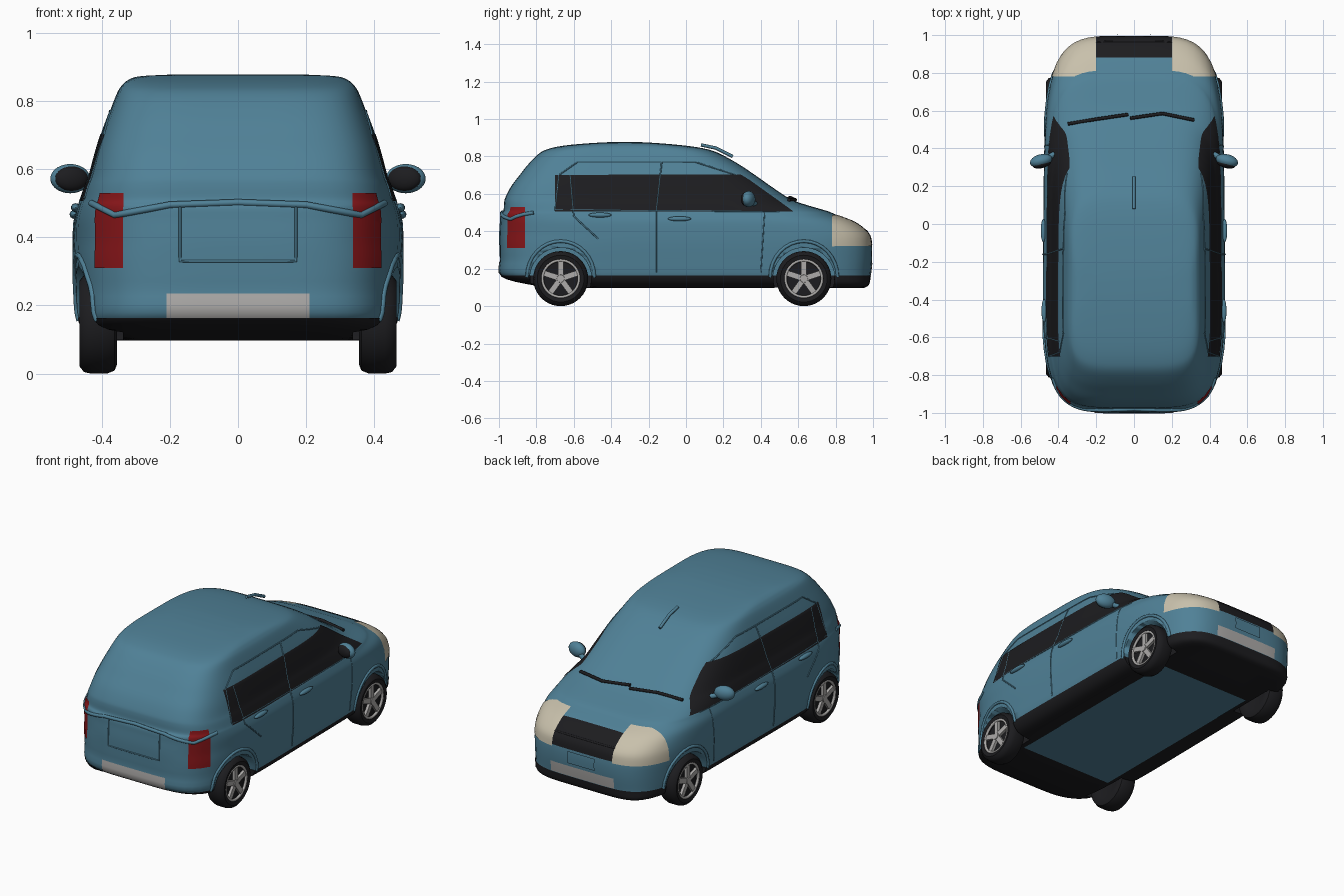
import bpy, bmesh, math
from mathutils import Vector, Matrix
from mathutils.bvhtree import BVHTree

if "Cube" in bpy.data.objects:
    bpy.data.objects.remove(bpy.data.objects["Cube"])


def material(name, rgb):
    m = bpy.data.materials.new(name)
    m.diffuse_color = (*rgb, 1)
    m.use_nodes = True
    m.node_tree.nodes["Principled BSDF"].inputs["Base Color"].default_value = m.diffuse_color
    return m


BLUE = material("blue_paint", (.08, .22, .31))
DARK = material("dark_trim", (.012, .012, .014))
RED = material("red_lens", (.25, .008, .01))
CREAM = material("clear_lens", (.58, .53, .41))
SILVER = material("silver", (.42, .41, .40))


def make(name, bm, mat, angle=40):
    me = bpy.data.meshes.new(name)
    bm.to_mesh(me)
    bm.free()
    ob = bpy.data.objects.new(name, me)
    bpy.context.collection.objects.link(ob)
    me.materials.append(mat)
    bpy.ops.object.select_all(action='DESELECT')
    ob.select_set(True)
    bpy.context.view_layer.objects.active = ob
    bpy.ops.object.shade_smooth_by_angle(angle=math.radians(angle))
    return ob


def ellipsoid(name, co, size, mat, rot=0):
    bm = bmesh.new()
    bmesh.ops.create_uvsphere(bm, u_segments=24, v_segments=14, radius=1)
    bm.transform(Matrix.Translation(co) @ Matrix.Rotation(rot, 4, 'Z') @ Matrix.Diagonal((*size, 1)))
    return make(name, bm, mat)


def tube(name, pts, r, mat):
    cu = bpy.data.curves.new(name, 'CURVE')
    cu.dimensions = '3D'
    cu.bevel_depth, cu.bevel_resolution, cu.use_fill_caps = r, 2, True
    sp = cu.splines.new('POLY')
    sp.points.add(len(pts) - 1)
    for p, q in zip(sp.points, pts):
        p.co = (*q, 1)
    ob = bpy.data.objects.new(name, cu)
    bpy.context.collection.objects.link(ob)
    cu.materials.append(mat)


# Body shell: horizontal rounded outlines (z, rear y, nose y, half width, squareness)
LAYERS = [(.10, -.66, .95, .37, 6), (.115, -.82, .975, .43, 6), (.16, -.985, .985, .465, 5),
          (.25, -.995, .995, .475, 4.7), (.33, -.997, .993, .48, 4.6), (.39, -.997, .975, .48, 4.5),
          (.45, -.993, .90, .477, 4.6), (.49, -.99, .80, .466, 4.8), (.51, -.976, .75, .458, 5),
          (.55, -.973, .615, .444, 5), (.58, -.966, .545, .432, 5), (.64, -.935, .455, .416, 5),
          (.70, -.89, .37, .398, 5), (.76, -.842, .28, .376, 5), (.82, -.78, .17, .353, 5),
          (.845, -.72, .085, .338, 5), (.861, -.63, -.03, .32, 4.5), (.872, -.50, -.16, .287, 4),
          (.877, -.40, -.25, .20, 3)]
N, STEPS = 104, 4


def layer(t):
    i = min(int(t), len(LAYERS) - 2)
    f = t - i
    p = [LAYERS[min(max(i + k, 0), len(LAYERS) - 1)] for k in (-1, 0, 1, 2)]
    return [b + .5 * f * (c - a + f * (2 * a - 5 * b + 4 * c - d + f * (3 * (b - c) + d - a)))
            for a, b, c, d in zip(*p)]


bm = bmesh.new()
rings = []
for k in range((len(LAYERS) - 1) * STEPS + 1):
    z, yr, yf, w, n = layer(k / STEPS)
    ring = []
    for j in range(N):
        c, s = math.cos(2 * math.pi * j / N), math.sin(2 * math.pi * j / N)
        r = (abs(c) ** n + abs(s) ** n) ** (-1 / n)
        y = (yr + yf) / 2 + (yf - yr) / 2 * s * r
        ring.append(bm.verts.new((w * c * r * (1 - .02 * y), y, z)))
    rings.append(ring)
for a, b in zip(rings, rings[1:]):
    for j in range(N):
        bm.faces.new((a[j], a[(j + 1) % N], b[(j + 1) % N], b[j]))
bm.faces.new(rings[0][::-1])
bm.faces.new(rings[-1])
bm.normal_update()
tree = BVHTree.FromBMesh(bm)
body = make("body_shell", bm, BLUE)

# Wheel arches cut out of the shell
WHEELS = (-.67, .63)
R = .147
bm = bmesh.new()
for y in WHEELS:
    for s in (1, -1):
        bmesh.ops.create_cone(bm, cap_ends=True, segments=48, radius1=.165, radius2=.165, depth=.4,
                              matrix=Matrix.Translation((s * .535, y, R)) @ Matrix.Rotation(math.pi / 2, 4, 'Y'))
cutter = make("arch_cutter", bm, BLUE)
cutter.hide_render = True
mod = body.modifiers.new("arches", 'BOOLEAN')
mod.operation, mod.solver, mod.object = 'DIFFERENCE', 'EXACT', cutter
bpy.context.view_layer.objects.active = body
bpy.ops.object.modifier_apply(modifier="arches")
bpy.data.objects.remove(cutter)


def panel(name, mat, lo, hi, extra=(), offset=.003):
    """Thin skin over the part of the shell that lies inside a box."""
    bm = bmesh.new()
    bm.from_mesh(body.data)
    planes = list(extra)
    for i in range(3):
        axis = Vector([float(i == k) for k in range(3)])
        planes += [(axis * hi[i], axis), (axis * lo[i], -axis)]
    for co, no in planes:
        bmesh.ops.bisect_plane(bm, geom=bm.verts[:] + bm.edges[:] + bm.faces[:],
                               plane_co=co, plane_no=no, clear_outer=True)
    bm.normal_update()
    for v, d in [(v, v.normal.copy()) for v in bm.verts]:
        v.co += d * offset
    make(name, bm, mat)


def side_panel(name, mat, lo, hi, extra=()):
    panel(name + "_right", mat, lo, hi, extra)
    panel(name + "_left", mat, (-hi[0], *lo[1:]), (-lo[0], *hi[1:]), extra)


# Coloured skins: glass, lamps, sills, grille, bumpers, floor
side_panel("side_window", DARK, (.34, -.70, .505), (.6, .6, .70), [((0, .58, .5), (0, .58, .81))])
side_panel("tail_lamp", RED, (.335, -1.1, .31), (.425, -.86, .53))
side_panel("headlamp", CREAM, (.20, .78, .32), (.6, 1.1, .485))
panel("grille", DARK, (-.20, .88, .33), (.20, 1.1, .47))
panel("lower_sill", DARK, (-.6, -1.1, 0), (.6, 1.1, .165))
panel("rear_bumper_strip", SILVER, (-.21, -1.1, .165), (.21, -.9, .235))
panel("front_bumper_strip", SILVER, (-.21, .9, .167), (.21, 1.1, .23))
panel("floor_panel", BLUE, (-.31, -.6, 0), (.31, .62, .101), offset=.006)


def drape(pts, end=0):
    """Project (y, z) onto the right side, or (x, z) onto the tail (-1) or nose (1)."""
    out = []
    for (a, z), (b, z2) in zip(pts, pts[1:]):
        for i in range(12):
            u, h = a + (b - a) * i / 11, z + (z2 - z) * i / 11
            o, d = ((u, end * 2, h), (0, -end, 0)) if end else ((2, u, h), (-1, 0, 0))
            hit = tree.ray_cast(Vector(o), Vector(d))[0]
            if hit and (not out or (hit - out[-1]).length > .002):
                out.append(hit)
    return out


def both_sides(name, pts, r, mat):
    for s, tag in ((1, "right"), (-1, "left")):
        tube(f"{name}_{tag}", [(s * p[0], p[1], p[2]) for p in pts], r, mat)


# Arch lips, door seams and window frame
for y, tag in zip(WHEELS, ("rear", "front")):
    arc = [(y + .18 * math.cos(math.pi * i / 16), R + .01 + .19 * math.sin(math.pi * i / 16)) for i in range(17)]
    both_sides(tag + "_arch_lip", drape(arc), .009, BLUE)
both_sides("front_door_seam", drape([(.40, .18), (.42, .50)]), .003, BLUE)
both_sides("middle_door_seam", drape([(-.16, .18), (-.16, .5), (-.13, .77)]), .004, BLUE)
both_sides("rear_door_seam", drape([(-.47, .36), (-.60, .48), (-.62, .7)]), .004, BLUE)
both_sides("window_frame", drape([(.5, .505), (-.70, .515), (-.68, .70), (-.58, .77), (.05, .77), (.27, .70)]), .004, BLUE)

# Hatch ledge, tailgate recess outline, front plate
tube("hatch_ledge", drape([(-.43, .50), (-.36, .465), (-.2, .495), (0, .502), (.2, .495), (.36, .465), (.43, .50)], -1), .010, BLUE)
tube("tailgate_recess", drape([(-.17, .49), (-.17, .33), (.17, .33), (.17, .49)], -1), .004, BLUE)
tube("grille_bar", drape([(-.2, .40), (.2, .40)], 1), .006, DARK)
panel("front_plate", BLUE, (-.09, .9, .25), (.09, 1.1, .32), offset=.008)

# Roof aerial and wipers
tube("roof_aerial", [(0, .08, .862), (0, .16, .845), (0, .25, .80)], .009, BLUE)
for name, pts in (("wiper_left", [(-.35, .53), (-.2, .555), (-.03, .58)]),
                  ("wiper_right", [(-.02, .56), (.15, .585), (.32, .55)])):
    path = []
    for x, y in pts:
        path.append(tree.ray_cast(Vector((x, y, 2)), Vector((0, 0, -1)))[0] + Vector((0, 0, .008)))
    tube(name, path, .009, DARK)

for s, tag in ((1, "right"), (-1, "left")):
    # Mirrors and door handles
    ellipsoid("mirror_housing_" + tag, (s * .492, .335, .572), (.06, .034, .043), BLUE, -s * .25)
    ellipsoid("mirror_glass_" + tag, (s * .488, .318, .572), (.05, .022, .036), DARK, -s * .25)
    tube("mirror_arm_" + tag, [(s * .42, .37, .545), (s * .47, .345, .56)], .015, BLUE)
    for y, z, end in ((-.46, .487, "rear"), (-.035, .467, "front")):
        x = drape([(y, z), (y + .01, z)])[0].x
        ellipsoid(f"{end}_handle_{tag}", (s * (x + .006), y, z), (.014, .062, .013), BLUE)

    # Wheels: turned tyre, dished hub, rim ring and five spokes
    for y, end in zip(WHEELS, ("rear", "front")):
        place = Matrix.Translation((s * .41, y, R)) @ Matrix.Diagonal((s, 1, 1, 1))
        bm = bmesh.new()
        prof = [(.03, 0), (.03, .1), (.05, .104), (.055, .125), (.042, .142), (.02, .147),
                (-.025, .147), (-.048, .138), (-.055, .12), (-.05, .09), (-.03, 0)]
        vs = [bm.verts.new((x, 0, r)) for x, r in prof]
        es = [bm.edges.new(e) for e in zip(vs, vs[1:])]
        bmesh.ops.spin(bm, geom=vs + es, cent=(0, 0, 0), axis=(1, 0, 0), angle=2 * math.pi, steps=40)
        bmesh.ops.remove_doubles(bm, verts=bm.verts, dist=1e-5)
        bm.transform(place)
        bmesh.ops.recalc_face_normals(bm, faces=bm.faces)
        make(f"{end}_tyre_{tag}", bm, DARK)
        bm = bmesh.new()
        bmesh.ops.create_cone(bm, cap_ends=True, segments=20, radius1=.026, radius2=.02, depth=.02,
                              matrix=Matrix.Translation((.042, 0, 0)) @ Matrix.Rotation(math.pi / 2, 4, 'Y'))
        for i in range(5):
            bmesh.ops.create_cube(bm, size=1, matrix=Matrix.Rotation(2 * math.pi * i / 5, 4, 'X')
                                  @ Matrix.Translation((.04, 0, .058)) @ Matrix.Diagonal((.016, .03, .085, 1)))
        bm.transform(place)
        bmesh.ops.recalc_face_normals(bm, faces=bm.faces)
        make(f"{end}_spokes_{tag}", bm, SILVER)
        ring = [place @ Vector((.044, .098 * math.cos(a), .098 * math.sin(a)))
                for a in (2 * math.pi * i / 40 for i in range(41))]
        tube(f"{end}_rim_{tag}", ring, .008, SILVER)
